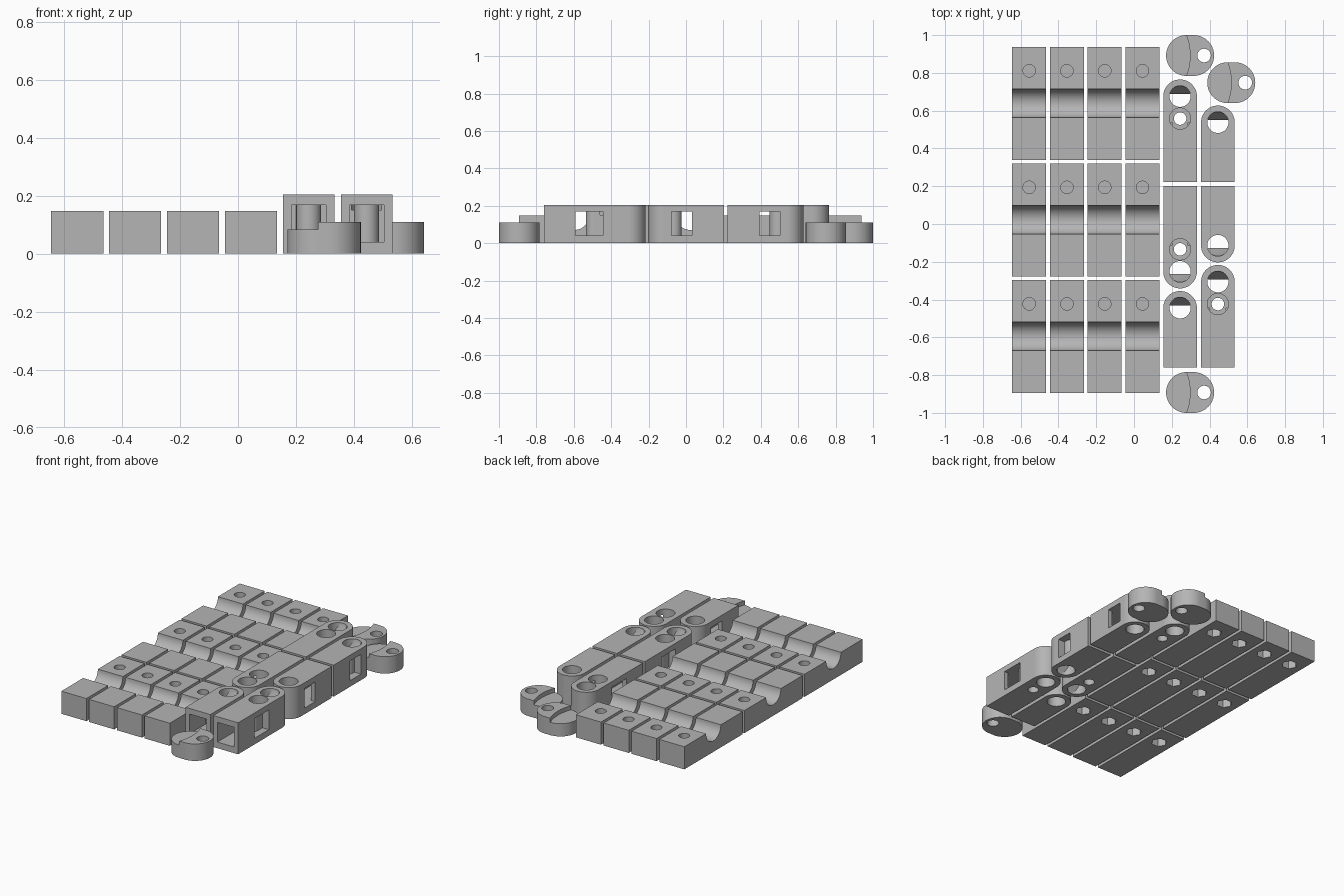
import bpy, bmesh, math
from mathutils import Vector

if "Cube" in bpy.data.objects:
    bpy.data.objects.remove(bpy.data.objects["Cube"], do_unlink=True)

grey = bpy.data.materials.new("plain_grey")
grey.use_nodes = True
colour = (0.46, 0.46, 0.46, 1)
grey.diffuse_color = colour
grey.node_tree.nodes["Principled BSDF"].inputs["Base Color"].default_value = colour


def link(name, mesh):
    ob = bpy.data.objects.new(name, mesh)
    bpy.context.scene.collection.objects.link(ob)
    return ob


def prism(name, pts, lo, hi, axis="z"):
    """Extrude a 2D outline: (x, y) along z, or (y, z) along x."""
    bm = bmesh.new()
    place = (lambda a, b: (a, b, lo)) if axis == "z" else (lambda a, b: (lo, a, b))
    face = bm.faces.new([bm.verts.new(place(a, b)) for a, b in pts])
    move = Vector((0, 0, hi - lo)) if axis == "z" else Vector((hi - lo, 0, 0))
    new = bmesh.ops.extrude_face_region(bm, geom=[face])["geom"]
    bmesh.ops.translate(bm, vec=move, verts=[v for v in new if isinstance(v, bmesh.types.BMVert)])
    bmesh.ops.recalc_face_normals(bm, faces=bm.faces)
    mesh = bpy.data.meshes.new(name)
    bm.to_mesh(mesh)
    bm.free()
    mesh.materials.append(grey)
    return link(name, mesh)


def arc(cx, cy, r, start=0, end=360, n=48):
    full = end - start == 360
    steps = n if full else n + 1
    angles = [math.radians(start + (end - start) * i / n) for i in range(steps)]
    return [(cx + r * math.cos(a), cy + r * math.sin(a)) for a in angles]


def rect(x0, x1, y0, y1):
    return [(x0, y0), (x1, y0), (x1, y1), (x0, y1)]


def carve(body, steps):
    """Apply a list of (operation, tool) booleans and discard the tools."""
    for op, tool in steps:
        tool.hide_render = True
        mod = body.modifiers.new("cut", "BOOLEAN")
        mod.operation, mod.solver, mod.object = op, "EXACT", tool
    bpy.context.view_layer.update()
    graph = bpy.context.evaluated_depsgraph_get()
    mesh = bpy.data.meshes.new_from_object(body.evaluated_get(graph))
    body.modifiers.clear()
    body.data = mesh
    for _, tool in steps:
        bpy.data.objects.remove(tool, do_unlink=True)
    bpy.ops.object.select_all(action="DESELECT")
    body.select_set(True)
    bpy.context.view_layer.objects.active = body
    bpy.ops.object.shade_smooth_by_angle(angle=math.radians(30))
    return body


def scatter(body, places):
    """Put linked copies of a part at each (x, y, turn)."""
    for i, (x, y, turn) in enumerate(places):
        ob = body if i == 0 else link(f"{body.name}_{i + 1}", body.data)
        ob.location = (x, y, 0)
        ob.rotation_euler.z = turn


CUT, ADD = "DIFFERENCE", "UNION"

# Grooved blocks with a bolt hole above and a hexagonal nut pocket below
TOP = 0.147
block = carve(prism("grooved_block", rect(-0.09, 0.09, -0.299, 0.299), 0, TOP), [
    (CUT, prism("groove", arc(0, TOP, 0.076), -0.2, 0.2, "x")),
    (CUT, prism("bolt_hole", arc(0, 0.172, 0.033), 0.06, 0.2)),
    (CUT, prism("nut_pocket", arc(0, 0.172, 0.048, n=6), -0.1, 0.052)),
])
scatter(block, [(-0.555 + 0.2 * c, 0.639 - 0.617 * r, 0) for r in range(3) for c in range(4)])


# Clamp arms: flat end at the origin, round end toward +y
def make_arm(name, length, window_end, bolted):
    r, tall = 0.089, 0.205
    eye = length - r
    body = prism(name, [(-r, 0), (r, 0)] + arc(0, eye, r, 0, 180), 0, tall)
    low, high = 0.04, 0.168
    steps = [
        (CUT, prism("tunnel", rect(-0.06, 0.06, -0.1, 0.225), low, high)),
        (CUT, prism("side_window", rect(-0.2, 0.2, 0.17, window_end), low, high)),
        (ADD, prism("core", [(-0.043, window_end + 0.01)] + arc(0, 0.268, 0.043, 180, 360, 24)
                    + [(0.043, window_end + 0.01)], low - 0.01, high + 0.01)),
        (CUT, prism("eye_hole", arc(0, eye, 0.056), -0.1, 0.3)),
    ]
    if bolted:
        steps += [
            (CUT, prism("bolt_hole", arc(0, 0.336, 0.033), -0.1, 0.3)),
            (CUT, prism("counterbore", arc(0, 0.336, 0.056), 0.15, 0.3)),
        ]
    # pinching ridge inside the eye
    ridge = [(eye + 0.057, 0.002), (eye + 0.013, tall / 2), (eye + 0.057, tall - 0.002),
             (eye + 0.07, tall / 2)]
    steps.append((ADD, prism("ridge", ridge, -0.053, 0.053, "x")))
    return carve(body, steps)


INNER, OUTER = 0.244, 0.444
scatter(make_arm("long_arm", 0.543, 0.315, True),
        [(INNER, 0.222, 0), (INNER, 0.202, math.pi), (OUTER, -0.76, 0)])
scatter(make_arm("short_arm", 0.405, 0.28, False),
        [(OUTER, 0.222, 0), (OUTER, 0.202, math.pi), (INNER, -0.76, 0)])

# Oval cams with a lowered half and an off-centre hole
R, SHIFT = 0.108, 0.019
outline = arc(SHIFT, 0, R, -90, 90, 32) + arc(-SHIFT, 0, R, 90, 270, 32)
cam = carve(prism("cam", outline, 0, 0.11), [
    (CUT, prism("step", [(-0.3, -0.2)] + arc(-0.3, 0, 0.3, -30, 30, 24) + [(-0.3, 0.2)], 0.083, 0.2)),
    (CUT, prism("pin_hole", arc(0.074, 0, 0.036), -0.1, 0.2)),
])
scatter(cam, [(0.297, 0.892, 0), (0.515, 0.748, 0), (0.297, -0.892, 0)])
